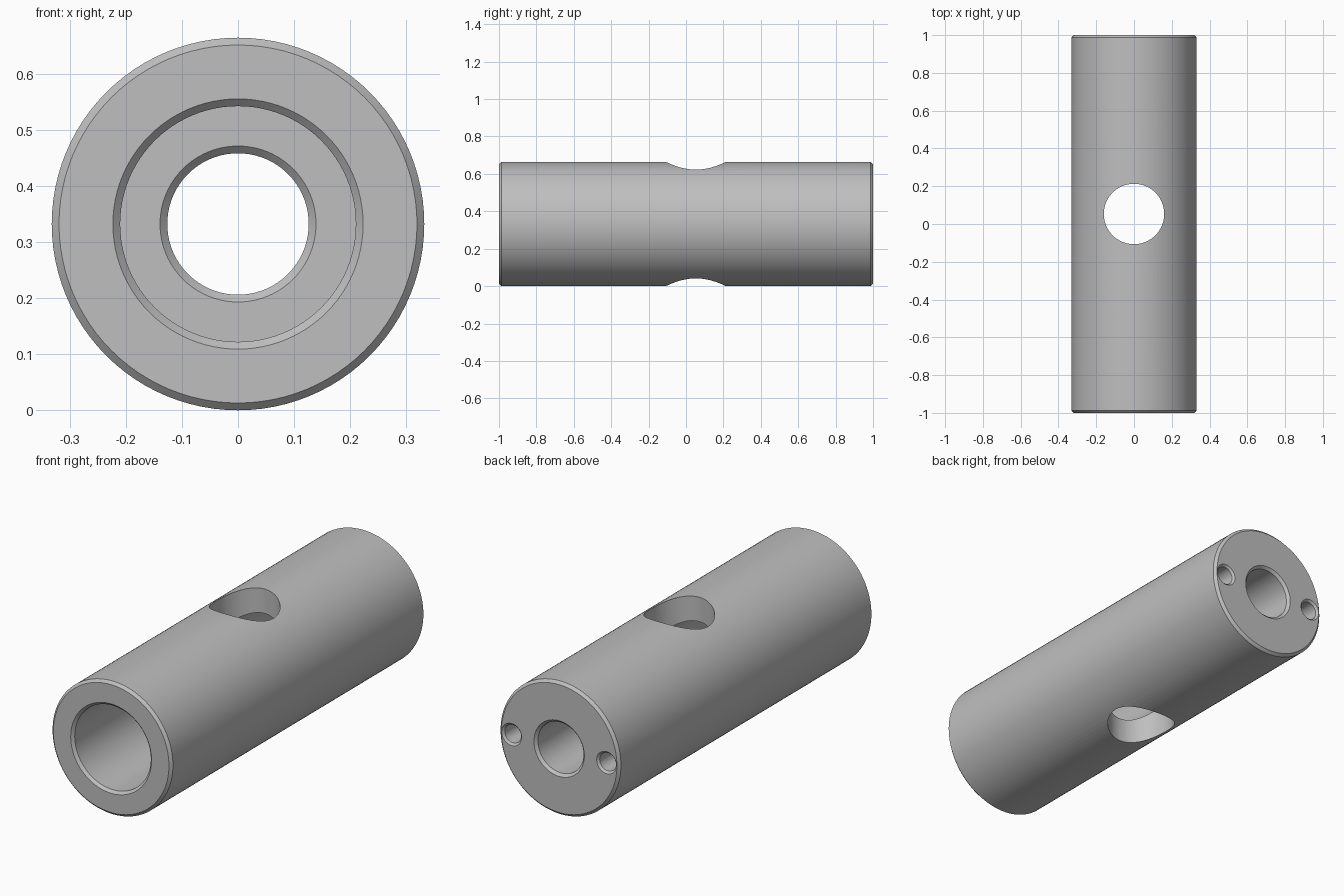
import bpy, bmesh, math
from mathutils import Vector, Matrix

if "Cube" in bpy.data.objects:
    bpy.data.objects.remove(bpy.data.objects["Cube"], do_unlink=True)

R = 0.332        # outer radius, also the height of the axis
C = 0.013        # chamfer size
BORE = 0.21      # wide bore from the front
NECK = 0.126     # narrow bore through the back
STEP = 0.6       # y where the wide bore ends
SEGMENTS = 96

steel = bpy.data.materials.new("grey steel")
steel.use_nodes = True
grey = (0.52, 0.52, 0.52, 1)
steel.diffuse_color = grey
steel.node_tree.nodes["Principled BSDF"].inputs["Base Color"].default_value = grey


def lathe(name, profile, segments):
    """Spin a closed (radius, y) profile around the y axis."""
    bm = bmesh.new()
    verts = [bm.verts.new((r, y, 0)) for r, y in profile]
    edges = [bm.edges.new((v, verts[i - 1])) for i, v in enumerate(verts)]
    bmesh.ops.spin(bm, geom=verts + edges, cent=(0, 0, 0), axis=(0, 1, 0),
                   angle=math.tau, steps=segments, use_merge=True)
    bmesh.ops.remove_doubles(bm, verts=bm.verts, dist=1e-5)
    # Profiles touching the axis leave zero-length leftovers
    bmesh.ops.dissolve_degenerate(bm, dist=1e-6, edges=bm.edges)
    bmesh.ops.recalc_face_normals(bm, faces=bm.faces)
    mesh = bpy.data.meshes.new(name)
    bm.to_mesh(mesh)
    bm.free()
    obj = bpy.data.objects.new(name, mesh)
    bpy.context.collection.objects.link(obj)
    mesh.materials.append(steel)
    return obj


def cut(target, cutter):
    """Subtract the cutter and discard it."""
    bpy.context.view_layer.objects.active = target
    mod = target.modifiers.new("cut", "BOOLEAN")
    mod.operation = "DIFFERENCE"
    mod.solver = "EXACT"
    mod.object = cutter
    bpy.ops.object.modifier_apply(modifier=mod.name)
    bpy.data.objects.remove(cutter, do_unlink=True)


# Hollow sleeve with chamfered rims and a stepped bore
sleeve = lathe("sleeve", [
    (R - C, -1), (R, -1 + C), (R, 1 - C), (R - C, 1),
    (NECK + C, 1), (NECK, 1 - C), (NECK, STEP + C), (NECK + C, STEP),
    (BORE, STEP), (BORE, -1 + C), (BORE + C, -1)], SEGMENTS)
sleeve.location.z = R

# Round cross hole straight through, top to bottom
bm = bmesh.new()
bmesh.ops.create_cone(bm, cap_ends=True, segments=64, radius1=0.16, radius2=0.16,
                      depth=1, matrix=Matrix.Translation((0, 0.053, R)))
mesh = bpy.data.meshes.new("cross_hole_cutter")
bm.to_mesh(mesh)
bm.free()
mesh.materials.append(steel)
cross = bpy.data.objects.new("cross_hole_cutter", mesh)
bpy.context.collection.objects.link(cross)
cross.hide_render = True
bpy.context.view_layer.update()
cut(sleeve, cross)

# Two chamfered pin holes in the back face
for side in (-1, 1):
    pin = lathe("pin_hole_cutter", [
        (0, 0.8), (0.045, 0.8), (0.045, 0.99), (0.065, 1.01), (0, 1.01)], 32)
    pin.location = Vector((side * 0.262, 0, R))
    pin.hide_render = True
    bpy.context.view_layer.update()
    cut(sleeve, pin)

# Smooth round walls, crisp chamfers
bpy.ops.object.select_all(action="DESELECT")
sleeve.select_set(True)
bpy.context.view_layer.objects.active = sleeve
bpy.ops.object.shade_smooth_by_angle(angle=math.radians(25))
